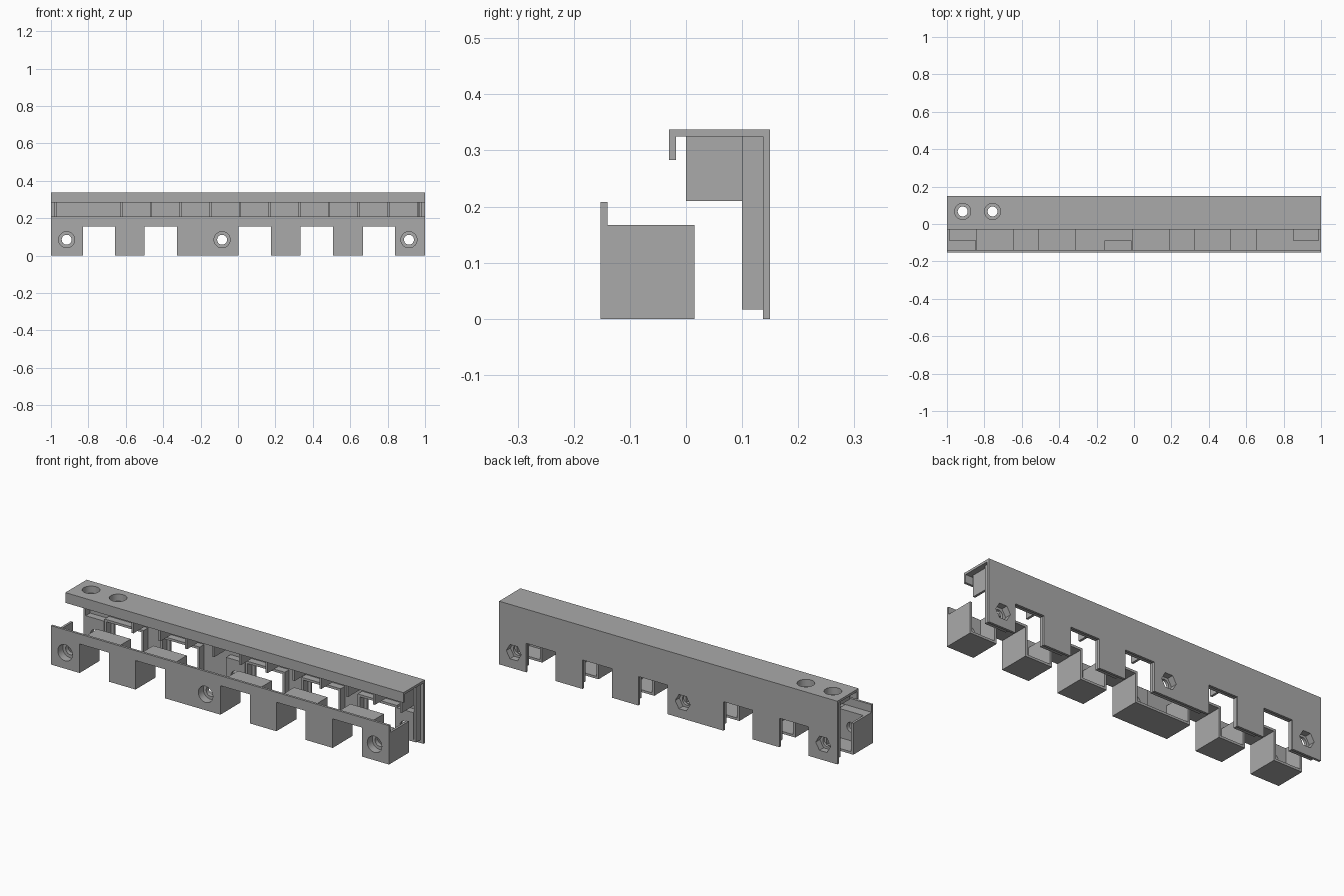
import bpy, bmesh, math
from mathutils import Matrix

cube = bpy.data.objects.get("Cube")
if cube:
    bpy.data.objects.remove(cube, do_unlink=True)

WALL = 0.0125
GAP = 0.017          # clearance plus wall between the two nesting shells
NOTCH_TOP = 0.155
NOTCHES = [(-0.83, -0.657), (-0.499, -0.326), (0.003, 0.177),
           (0.334, 0.507), (0.667, 0.84)]
SCREWS = [-0.916, -0.085, 0.914]
SCREW_Z = 0.085

grey = bpy.data.materials.new("plain grey")
grey.use_nodes = True
grey.diffuse_color = (0.4, 0.4, 0.4, 1)
grey.node_tree.nodes["Principled BSDF"].inputs["Base Color"].default_value = (0.4, 0.4, 0.4, 1)


def make(name, bm):
    bmesh.ops.recalc_face_normals(bm, faces=bm.faces)
    mesh = bpy.data.meshes.new(name)
    bm.to_mesh(mesh)
    bm.free()
    mesh.materials.append(grey)
    obj = bpy.data.objects.new(name, mesh)
    bpy.context.collection.objects.link(obj)
    return obj


def box(name, x0, x1, y0, y1, z0, z1):
    bm = bmesh.new()
    bmesh.ops.create_cube(bm, size=1)
    bmesh.ops.scale(bm, vec=(x1 - x0, y1 - y0, z1 - z0), verts=bm.verts)
    bmesh.ops.translate(bm, vec=((x0 + x1) / 2, (y0 + y1) / 2, (z0 + z1) / 2), verts=bm.verts)
    return make(name, bm)


def extrude_xz(name, outline, y0, y1):
    bm = bmesh.new()
    face = bm.faces.new([bm.verts.new((x, y0, z)) for x, z in outline])
    out = bmesh.ops.extrude_face_region(bm, geom=[face])
    moved = [v for v in out["geom"] if isinstance(v, bmesh.types.BMVert)]
    bmesh.ops.translate(bm, vec=(0, y1 - y0, 0), verts=moved)
    return make(name, bm)


def comb(offset, top):
    """Notched outline from the upper left, along the bottom, to the upper right."""
    pts = [(-1 + offset, top), (-1 + offset, offset)]
    for a, b in NOTCHES:
        pts += [(a - offset, offset), (a - offset, NOTCH_TOP + offset),
                (b + offset, NOTCH_TOP + offset), (b + offset, offset)]
    return pts + [(1 - offset, offset), (1 - offset, top)]


def drill(obj, centre, radius, depth, axis, sides=48):
    """Cut a prism hole of the given depth, centred on a point."""
    bm = bmesh.new()
    turn = Matrix.Rotation(math.pi / 2, 4, 'X') if axis == 'Y' else Matrix()
    if sides == 6:
        turn = turn @ Matrix.Rotation(math.pi / 2, 4, 'Z')
    bmesh.ops.create_cone(bm, cap_ends=True, segments=sides, radius1=radius, radius2=radius,
                          depth=depth, matrix=Matrix.Translation(centre) @ turn)
    cutter = make("hole_cutter", bm)
    cutter.hide_render = True
    mod = obj.modifiers.new("hole", 'BOOLEAN')
    mod.operation, mod.solver, mod.object = 'DIFFERENCE', 'EXACT', cutter
    graph = bpy.context.evaluated_depsgraph_get()
    cut = bpy.data.meshes.new_from_object(obj.evaluated_get(graph))
    obj.modifiers.clear()
    obj.data = cut
    bpy.data.objects.remove(cutter, do_unlink=True)


# Front shell: notched plate and the folded tray behind it
front_plate = extrude_xz("front_plate", comb(0, 0.208), -0.1525, -0.14)
tray_top = NOTCH_TOP + WALL
extrude_xz("front_tray", comb(0, tray_top) + comb(WALL, tray_top)[::-1], -0.14, 0.015)

# Rear shell: notched plate, top plate, lip and the folded rim that nests in the tray
back_plate = extrude_xz("back_plate", comb(0, 0.325), 0.1375, 0.15)
top_plate = box("top_plate", -1, 1, -0.03, 0.15, 0.325, 0.3375)
box("top_lip", -1, 1, -0.03, -0.0175, 0.283, 0.325)
extrude_xz("back_rim", comb(GAP, 0.325) + comb(GAP + WALL, 0.325)[::-1], 0.1, 0.1375)

# Ribs under the top plate
for i in range(11):
    x = 0.963 - 0.1587 * i
    box("support_rib", x - 0.006, x + 0.006, 0, 0.1375, 0.21, 0.325)

# Screw bosses: round counterbore in front, hexagonal pocket at the back
for x in SCREWS:
    front_boss = box("front_boss", x - 0.072, x + 0.072, -0.14, -0.087, WALL, tray_top)
    back_boss = box("back_boss", x - 0.055, x + 0.055, 0.1, 0.1375, 0.0295, 0.172)
    for part in (front_plate, front_boss):
        drill(part, (x, -0.155, SCREW_Z), 0.043, 0.09, 'Y')
    drill(front_boss, (x, -0.1, SCREW_Z), 0.0265, 0.2, 'Y')
    for part in (back_plate, back_boss):
        drill(part, (x, 0.155, SCREW_Z), 0.044, 0.08, 'Y', 6)
    drill(back_boss, (x, 0.12, SCREW_Z), 0.0265, 0.2, 'Y')

# Counterbored mounting holes through the top
top_boss = box("top_boss", -0.97, -0.69, 0, 0.1375, 0.283, 0.325)
for x in (-0.916, -0.756):
    for part in (top_plate, top_boss):
        drill(part, (x, 0.067, 0.345), 0.043, 0.09, 'Z')
    drill(top_boss, (x, 0.067, 0.3), 0.0265, 0.2, 'Z')
